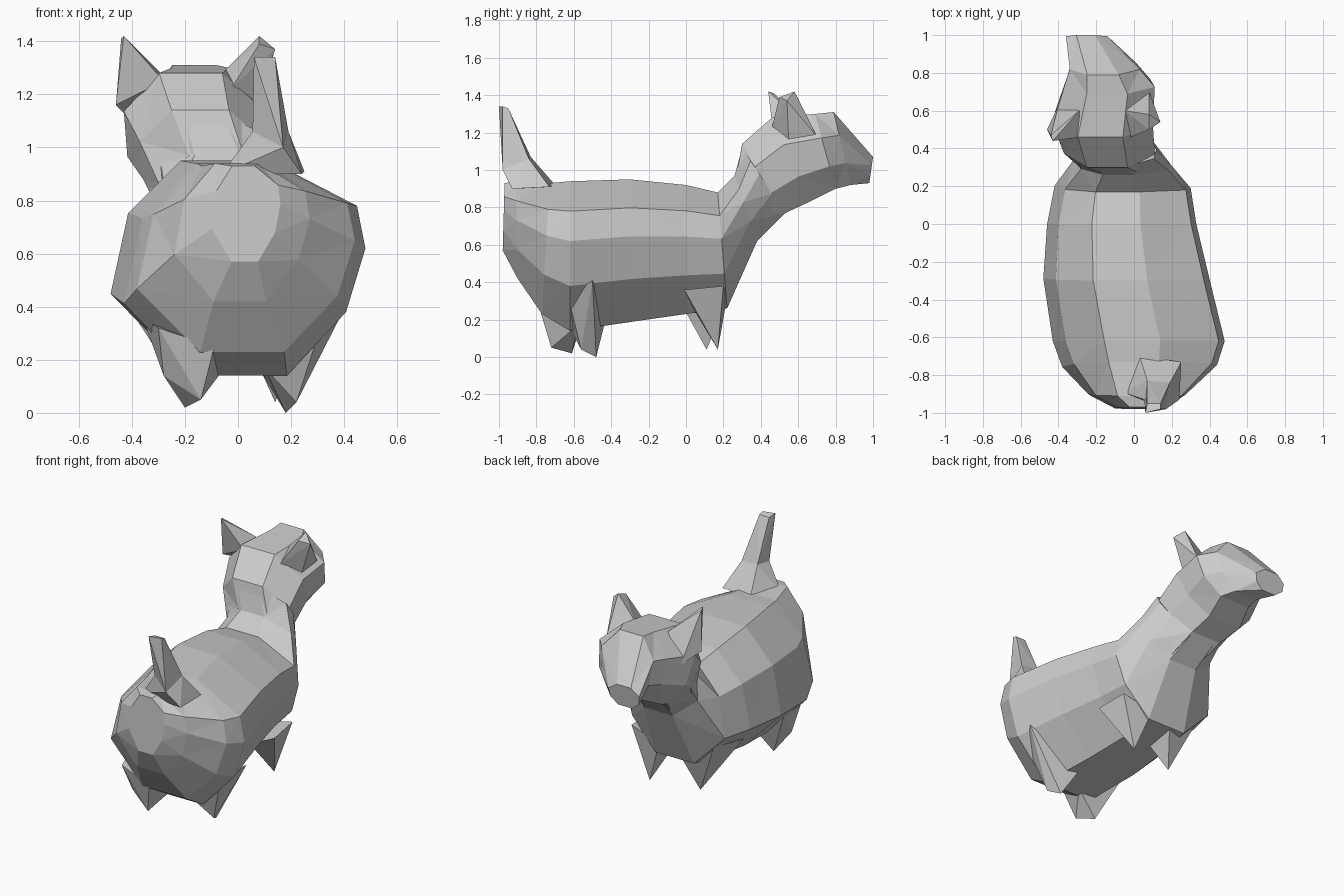
import bpy, bmesh
from mathutils import Vector


def finish(name, bm):
    bmesh.ops.recalc_face_normals(bm, faces=bm.faces)
    mesh = bpy.data.meshes.new(name)
    bm.to_mesh(mesh)
    bm.free()
    bpy.context.collection.objects.link(bpy.data.objects.new(name, mesh))


def loft(name, profile, rings):
    """Skin a cross-section over rings of (bottom y, z, top y, z, left x, right x)."""
    bm = bmesh.new()
    rows = []
    for yb, zb, yt, zt, xl, xr in rings:
        rows.append([bm.verts.new(((xl + xr) / 2 + s * (xr - xl) / 2,
                                   yb + h * (yt - yb), zb + h * (zt - zb)))
                     for s, h in profile])
    n = len(profile)
    for a, b in zip(rows, rows[1:]):
        for i in range(n):
            j = (i + 1) % n
            bm.faces.new((a[i], a[j], b[j], b[i]))
    bm.faces.new(rows[0])
    bm.faces.new(rows[-1])
    bmesh.ops.triangulate(bm, faces=bm.faces, quad_method='SHORT_EDGE')
    finish(name, bm)


def hull(name, *points):
    """Faceted solid wrapped round a few corner points."""
    bm = bmesh.new()
    for p in points:
        bm.verts.new(Vector(p))
    out = bmesh.ops.convex_hull(bm, input=bm.verts)
    loose = [v for v in bm.verts if not v.link_faces]
    bmesh.ops.delete(bm, geom=loose, context='VERTS')
    finish(name, bm)


# Body, leaning slightly, running into the neck
loft("body",
     [(-.42, 0), (-1, .34), (-.85, .74), (-.4, 1), (.25, 1), (.93, .80), (1, .6), (.84, .3), (.35, 0)],
     [(-.98, .57, -.97, .93, -.10, .16),
      (-.90, .42, -.91, .94, -.24, .27),
      (-.77, .23, -.73, .93, -.38, .44),
      (-.62, .14, -.62, .94, -.43, .48),
      (-.28, .19, -.30, .95, -.48, .40),
      (.00, .23, .00, .92, -.46, .33),
      (.22, .26, .17, .88, -.42, .30),
      (.38, .62, .26, .97, -.32, .20),
      (.53, .77, .30, 1.12, -.34, .12)])

# Neck and head, tapering to the muzzle
loft("head",
     [(-.45, 0), (-.95, .3), (-1, .68), (-.5, 1), (.4, 1), (1, .68), (.9, .3), (.45, 0)],
     [(.40, .65, .27, .97, -.30, .16),
      (.53, .77, .30, 1.14, -.37, .11),
      (.66, .83, .46, 1.28, -.43, .10),
      (.80, .90, .69, 1.30, -.37, .11),
      (.88, .92, .79, 1.31, -.34, .03),
      (.98, .93, 1.0, 1.07, -.36, -.14)])

# Ears
hull("left_ear", (-.43, .44, 1.42), (-.44, .47, 1.41), (-.46, .50, 1.16),
     (-.29, .60, 1.28), (-.40, .63, 1.10), (-.28, .46, 1.25))
hull("right_ear", (.08, .58, 1.42), (.14, .54, 1.37), (.08, .50, 1.39),
     (-.05, .60, 1.29), (.06, .55, 1.12), (.08, .70, 1.18), (-.02, .46, 1.23))

# Tail: broad root and upright tip
root_top = [(.055, -.93, 1.06), (.17, -.98, 1.0), (.19, -.84, 1.06), (.07, -.83, 1.07)]
hull("tail_root", *root_top, (.03, -.70, .92), (.25, -.73, .91), (.24, -.93, .90), (-.06, -.89, .90))
hull("tail_tip", *root_top, (.06, -1.0, 1.34), (.14, -.98, 1.34), (.14, -.95, 1.33), (.07, -.95, 1.33))

# Pointed legs
hull("hind_right_leg", (.18, -.48, .0), (.22, -.56, .04), (.41, -.50, .41),
     (.06, -.43, .20), (.31, -.63, .32), (.10, -.63, .17))
hull("hind_left_leg", (-.20, -.61, .02), (-.14, -.72, .05), (-.28, -.68, .14), (-.09, -.78, .25),
     (-.30, -.76, .32), (-.05, -.58, .17), (-.36, -.50, .36))
hull("front_right_leg", (.14, .17, .04), (.27, -.01, .36), (.25, .20, .38),
     (.04, .22, .32), (.05, .05, .24))
hull("front_left_leg", (-.18, .11, .04), (-.40, -.02, .38), (-.33, .19, .38),
     (-.10, .22, .30), (-.12, .0, .24))
